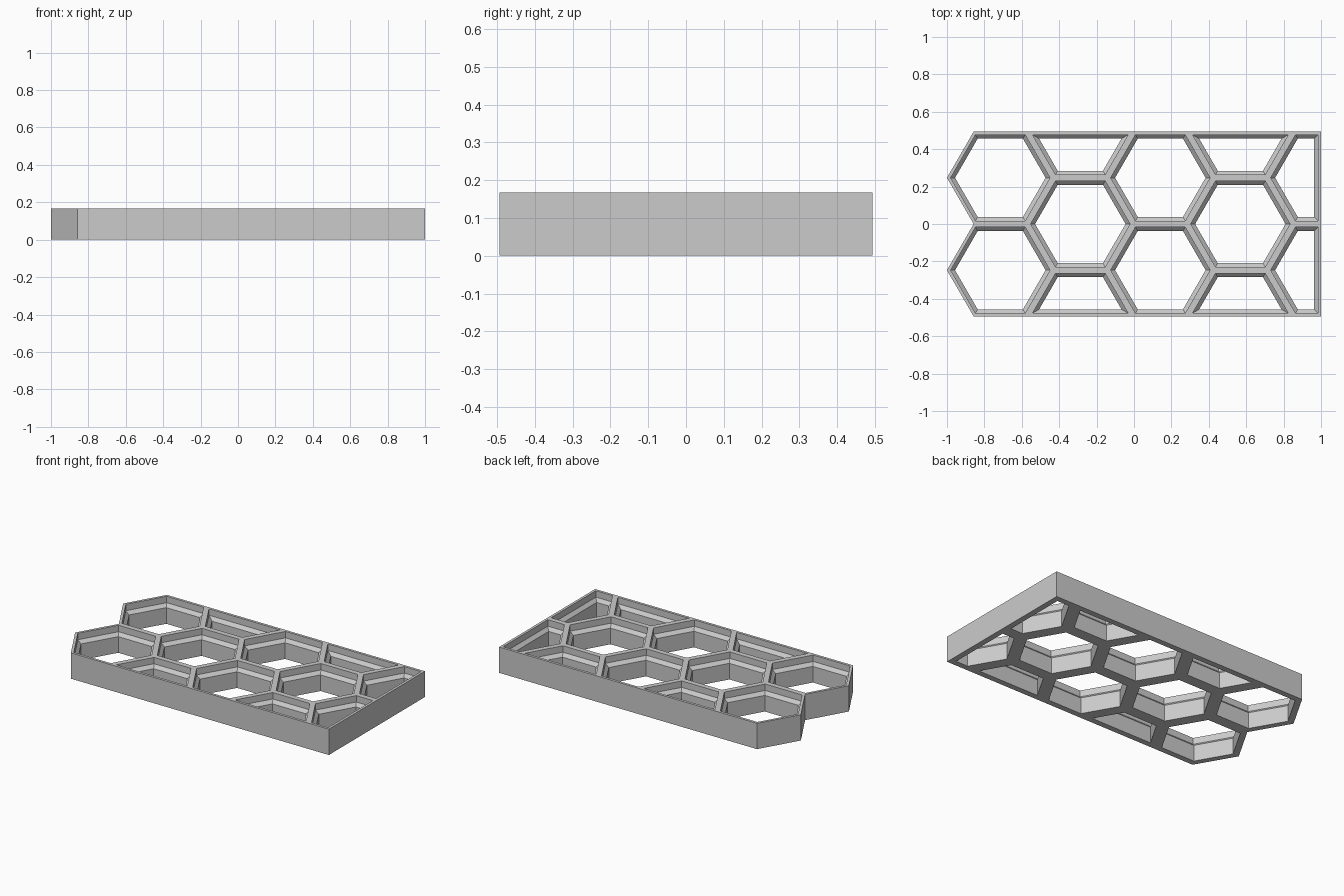
import bpy, bmesh, math
from mathutils import Vector

if "Cube" in bpy.data.objects:
    bpy.data.objects.remove(bpy.data.objects["Cube"])

FLAT = 0.494                    # hexagon width across flats
R = FLAT / math.sqrt(3)         # hexagon circumradius
HEIGHT = 0.168
RIM, WALL = 0.017, 0.0375       # half thickness of the upper and lower walls
Z_LOW, Z_HIGH = 0.105, 0.126    # bottom and top of the chamfer


def clip(poly, n, d):
    """Keep the part of a polygon where p.n <= d."""
    out = []
    for a, b in zip(poly, poly[1:] + poly[:1]):
        da, db = a.dot(n) - d, b.dot(n) - d
        if da <= 1e-6:
            out.append(a)
        if (da < -1e-6 and db > 1e-6) or (da > 1e-6 and db < -1e-6):
            out.append(a.lerp(b, da / (da - db)))
    return out


def inset(poly, t):
    """Move every edge of a convex counter-clockwise polygon inwards by t."""
    out = []
    for i, p in enumerate(poly):
        e1 = (p - poly[i - 1]).normalized()
        e2 = (poly[(i + 1) % len(poly)] - p).normalized()
        n1, n2 = Vector((-e1.y, e1.x)), Vector((-e2.y, e2.x))
        out.append(p + (n1 + n2) * (t / (1 + n1.dot(n2))))
    return out


def add_cell(bm, outline):
    """Rim, upper wall, chamfer, lower wall and underside around one opening."""
    profile = [(0, HEIGHT), (RIM, HEIGHT), (RIM, Z_HIGH),
               (WALL, Z_LOW), (WALL, 0), (0, 0)]
    rings = [[bm.verts.new((p.x, p.y, z)) for p in inset(outline, t)]
             for t, z in profile]
    n = len(outline)
    for a, b in zip(rings, rings[1:]):
        for i in range(n):
            j = (i + 1) % n
            bm.faces.new((a[i], a[j], b[j], b[i]))


bm = bmesh.new()

# Honeycomb cells, cut off at the straight front, back and right edges
for col in range(5):
    cx = -1 + R + 1.5 * R * col
    rows = (-0.5, 0.5) if col % 2 == 0 else (-1, 0, 1)
    for row in rows:
        cell = [Vector((cx + R * math.cos(k * math.pi / 3),
                        row * FLAT + R * math.sin(k * math.pi / 3))) for k in range(6)]
        for n, d in (((1, 0), 1), ((0, 1), FLAT), ((0, -1), FLAT)):
            cell = clip(cell, Vector(n), d)
        add_cell(bm, cell)
bmesh.ops.remove_doubles(bm, verts=bm.verts, dist=0.0005)

# Outer side walls join the open top and bottom borders
border = [e for e in bm.edges if e.is_boundary]
bmesh.ops.bridge_loops(bm, edges=border)
bmesh.ops.recalc_face_normals(bm, faces=bm.faces)

mesh = bpy.data.meshes.new("honeycomb_panel")
bm.to_mesh(mesh)
bm.free()
panel = bpy.data.objects.new("honeycomb_panel", mesh)
bpy.context.collection.objects.link(panel)

grey = bpy.data.materials.new("light_grey")
grey.diffuse_color = (0.6, 0.6, 0.6, 1)
grey.use_nodes = True
grey.node_tree.nodes["Principled BSDF"].inputs["Base Color"].default_value = grey.diffuse_color
mesh.materials.append(grey)
